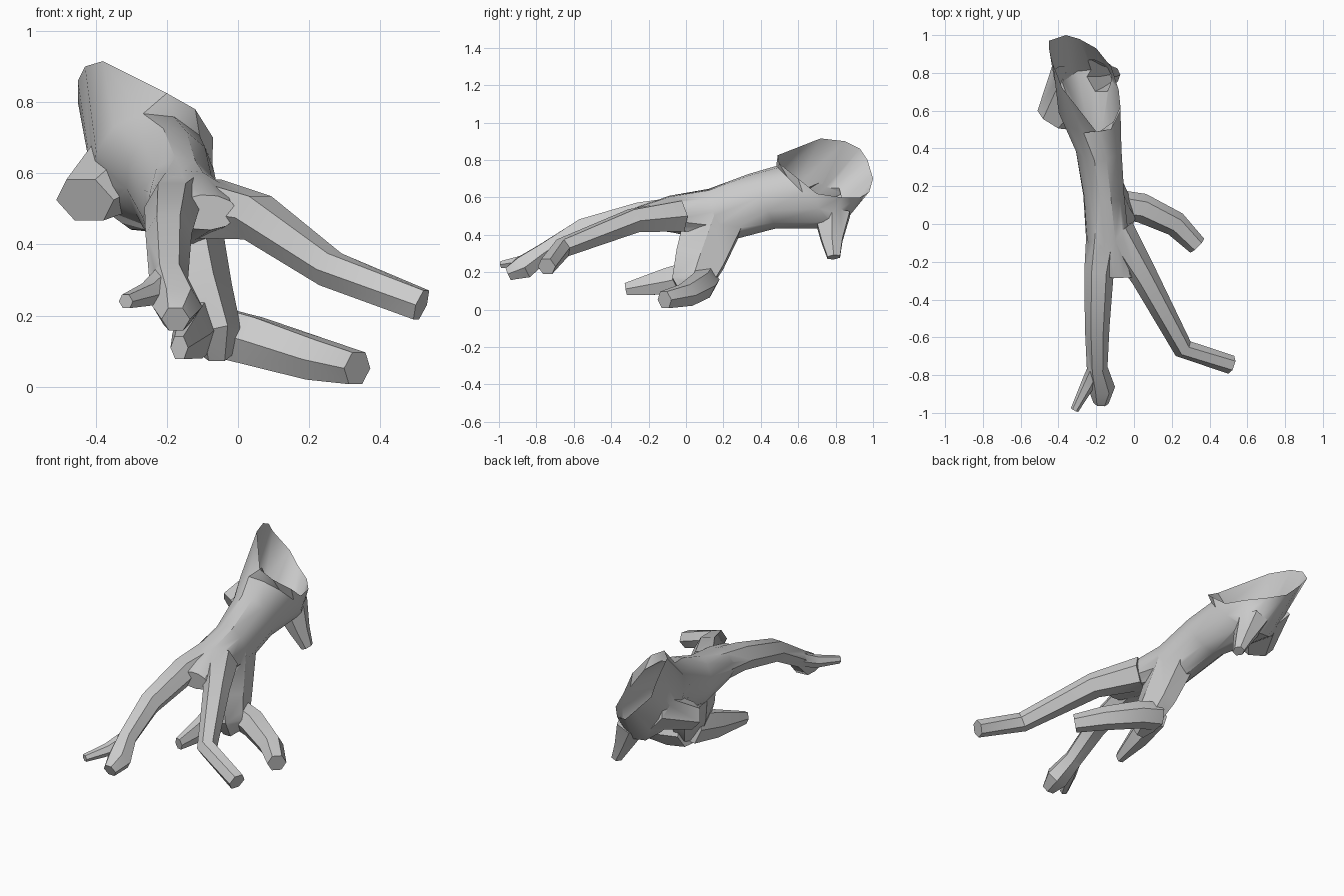
import bpy, bmesh, math
from mathutils import Vector

cube = bpy.data.objects.get("Cube")
if cube:
    bpy.data.objects.remove(cube, do_unlink=True)

wood = bpy.data.materials.new("pale grey wood")
wood.use_nodes = True
GREY = (0.6, 0.6, 0.6, 1)
wood.diffuse_color = GREY
wood.node_tree.nodes["Principled BSDF"].inputs["Base Color"].default_value = GREY

UP = Vector((0, 0, 1))
BACK = Vector((0, 1, 0))


def section(center, axis, ref, width, height, sides, shift):
    """Elliptical ring around an axis; width is sideways, height towards ref."""
    side = axis.cross(ref).normalized()
    up = side.cross(axis).normalized()
    ring = []
    for i in range(sides):
        angle = (i + shift) * math.tau / sides
        ring.append(center - side * width * math.sin(angle) + up * height * math.cos(angle))
    return ring


def loft(name, rings):
    """Skin a list of rings and cap both ends."""
    bm = bmesh.new()
    loops = [[bm.verts.new(p) for p in ring] for ring in rings]
    count = len(loops[0])
    for a, b in zip(loops, loops[1:]):
        for i in range(count):
            j = (i + 1) % count
            bm.faces.new((a[i], a[j], b[j], b[i]))
    bm.faces.new(loops[0])
    bm.faces.new(loops[-1])
    bmesh.ops.triangulate(bm, faces=bm.faces[:])
    bmesh.ops.recalc_face_normals(bm, faces=bm.faces[:])
    mesh = bpy.data.meshes.new(name)
    bm.to_mesh(mesh)
    bm.free()
    mesh.materials.append(wood)
    ob = bpy.data.objects.new(name, mesh)
    bpy.context.scene.collection.objects.link(ob)
    return ob


def branch(name, path, ref=UP, flat=1):
    """Tapered six-sided tube through (x, y, z, radius) points."""
    points = [Vector(p[:3]) for p in path]
    last = len(points) - 1
    rings = []
    for i, (*_, radius) in enumerate(path):
        axis = (points[min(i + 1, last)] - points[max(i - 1, 0)]).normalized()
        rings.append(section(points[i], axis, ref, radius, radius * flat, 6, 0.5))
    return loft(name, rings)


# Hollow trunk, flaring to a slanted open rim
rim = [Vector(p) for p in (
    (-.38, .72, .915), (-.43, .85, .9), (-.45, .93, .86), (-.45, .97, .8),
    (-.36, 1, .7), (-.29, .98, .63), (-.2, .93, .6), (-.12, .83, .6),
    (-.08, .7, .62), (-.07, .6, .7), (-.12, .5, .78), (-.2, .49, .825))]

# Trunk rings: centre, backward slope, half width, half height
spine = [((-.24, .65, .6), 1, .17, .24),
         ((-.19, .41, .58), .5, .125, .165),
         ((-.16, .15, .5), .2, .11, .15),
         ((-.14, -.08, .51), .1, .115, .1),
         ((-.09, -.28, .49), .1, .09, .05)]
trunk = loft("hollow_trunk", [rim] + [
    section(Vector(center), (BACK + UP * slope).normalized(), UP,
            width, height, len(rim), 1.3)
    for center, slope, width, height in spine])

# Front roots
front_roots = [
    branch("front_right_root", [
        (-.15, 0, .52, .1), (-.185, -.25, .505, .078), (-.195, -.55, .43, .065),
        (-.195, -.76, .305, .055), (-.17, -.87, .225, .07), (-.175, -.95, .19, .04)]),
    branch("front_right_toe", [
        (-.19, -.74, .31, .045), (-.25, -.86, .26, .036), (-.315, -.985, .24, .022)]),
    branch("front_left_root", [
        (-.09, -.04, .5, .095), (.055, -.28, .475, .072),
        (.26, -.66, .33, .055), (.515, -.745, .23, .05)]),
]

# Lower trunk with its own two roots
lower_roots = [
    branch("lower_trunk", [
        (-.15, .15, .48, .1), (-.1, .075, .27, .085),
        (-.06, .035, .15, .07), (-.06, .05, .09, .045)], BACK, 1.8),
    branch("lower_left_root", [
        (-.08, .1, .16, .08), (.04, .085, .13, .078),
        (.22, 0, .077, .067), (.335, -.115, .052, .052)]),
    branch("lower_front_root", [
        (-.1, .08, .19, .065), (-.13, -.1, .15, .055), (-.165, -.32, .11, .025)],
        flat=1.5),
]

# Broken stubs below the rim
stubs = [
    branch("right_stub", [(-.3, .76, .62, .155), (-.43, .55, .525, .095)], flat=.75),
    branch("rear_stub", [
        (-.2, .78, .51, .085), (-.14, .78, .37, .05), (-.1, .79, .28, .03)],
        BACK, 1.3),
]

# Join everything into one continuous skin
parts = front_roots + lower_roots + stubs
for part in parts:
    mod = trunk.modifiers.new("join " + part.name, "BOOLEAN")
    mod.operation = "UNION"
    mod.solver = "EXACT"
    mod.object = part
deps = bpy.context.evaluated_depsgraph_get()
skin = bpy.data.meshes.new_from_object(trunk.evaluated_get(deps))
trunk.modifiers.clear()
trunk.data = skin
for part in parts:
    bpy.data.objects.remove(part, do_unlink=True)

# Open the rim by removing its cap
bm = bmesh.new()
bm.from_mesh(skin)
cap = [f for f in bm.faces
       if all(min((v.co - p).length for p in rim) < 0.002 for v in f.verts)]
bmesh.ops.delete(bm, geom=cap, context="FACES")
bm.to_mesh(skin)
bm.free()

trunk.name = "hollow_trunk_with_roots"
bpy.context.view_layer.objects.active = trunk
trunk.select_set(True)
bpy.ops.object.shade_smooth_by_angle(angle=math.radians(35))
